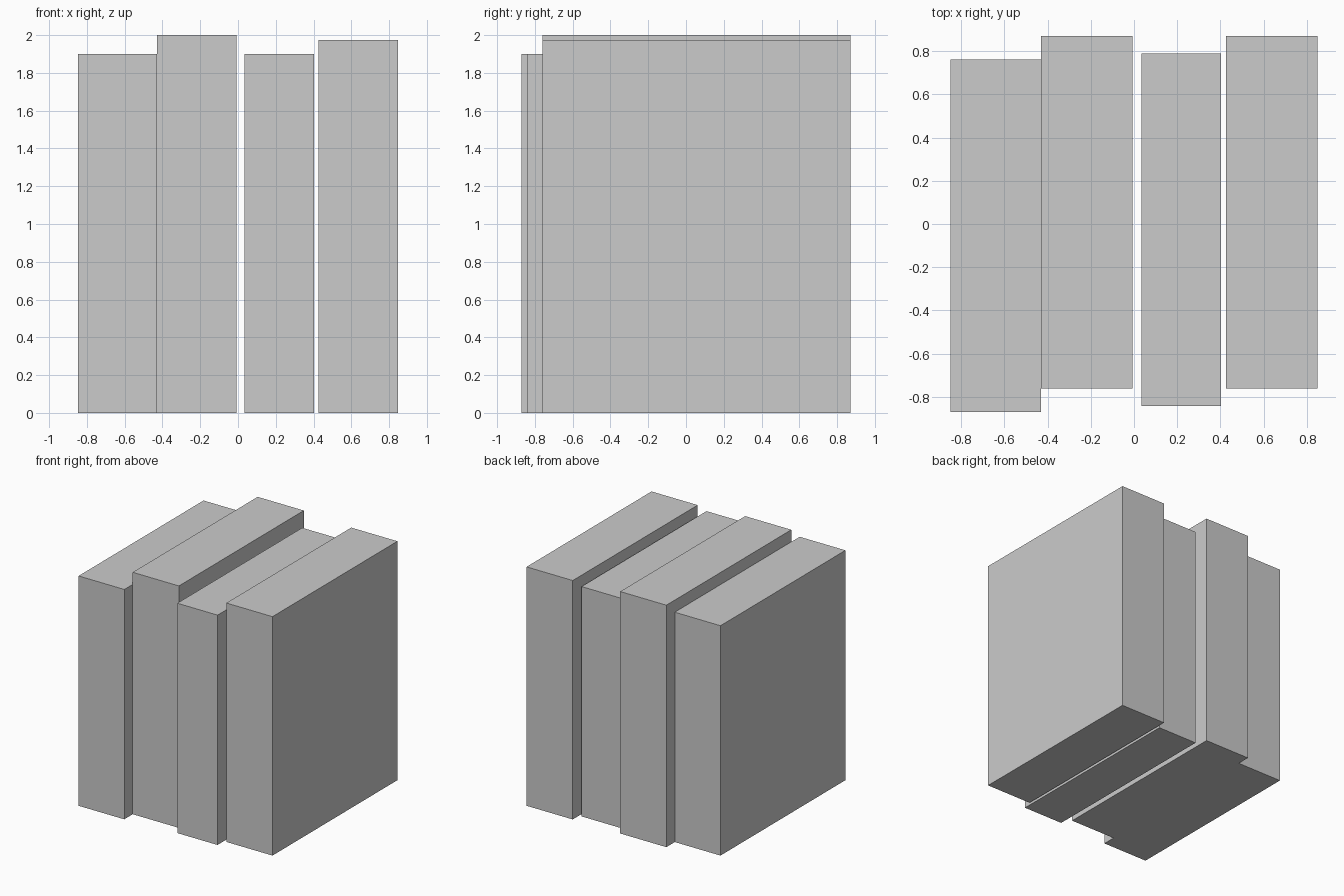
import bpy

if "Cube" in bpy.data.objects:
    bpy.data.objects.remove(bpy.data.objects["Cube"])

DEPTH = 1.632  # every slab has the same depth


def slab(name, x0, x1, y_front, height):
    """Upright rectangular slab standing on z = 0."""
    bpy.ops.mesh.primitive_cube_add(
        size=1, location=((x0 + x1) / 2, y_front + DEPTH / 2, height / 2))
    obj = bpy.context.object
    obj.name = name
    obj.scale = (x1 - x0, DEPTH, height)
    bpy.ops.object.transform_apply(location=False, rotation=False, scale=True)


# Row of four slabs, left to right, staggered in depth and height
slab("slab_left", -0.848, -0.43, -0.871, 1.90)
slab("slab_centre_left", -0.43, -0.008, -0.761, 2.00)
slab("slab_centre_right", 0.035, 0.403, -0.843, 1.90)
slab("slab_right", 0.426, 0.848, -0.761, 1.975)
